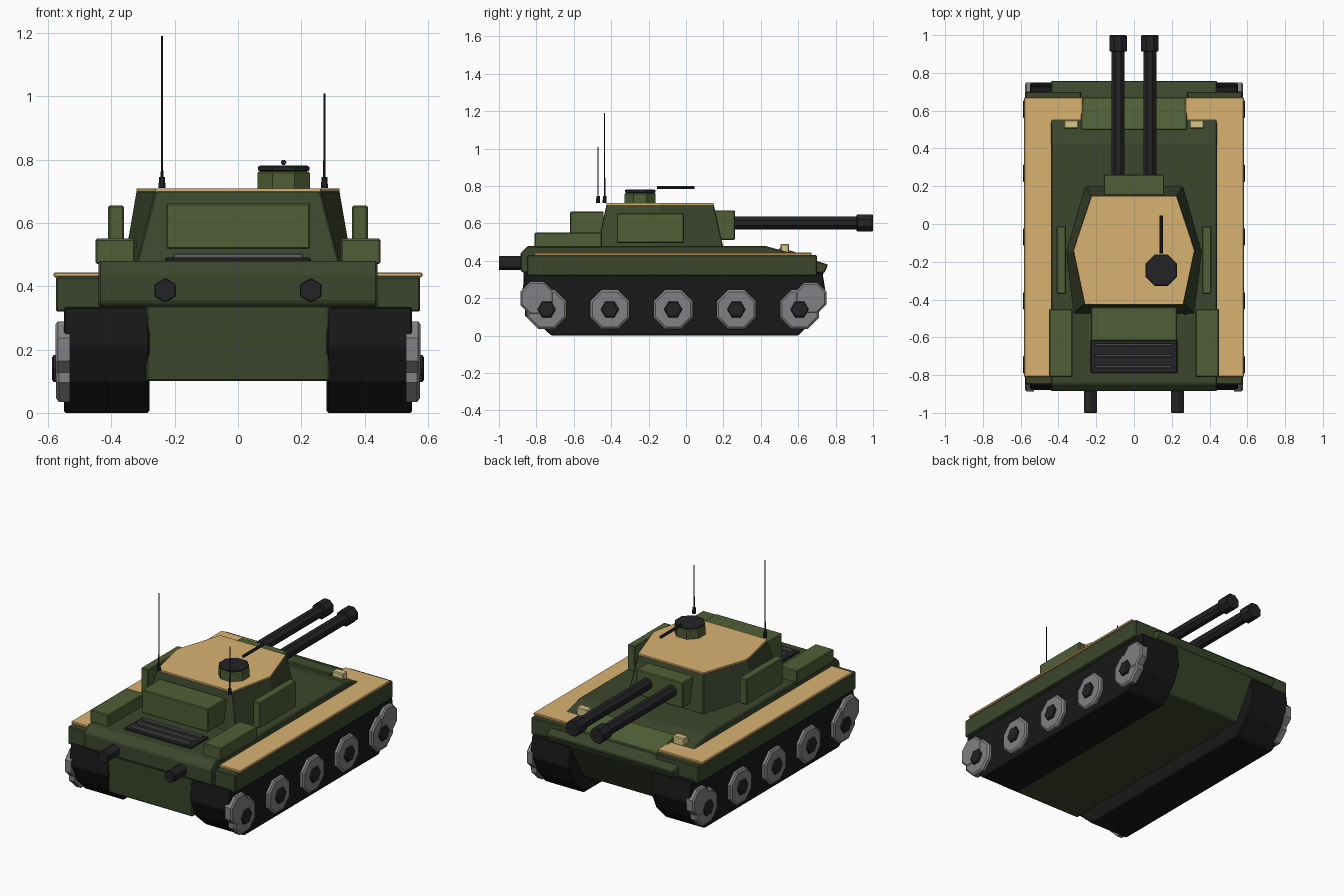
import bpy, bmesh
from math import sin, cos, pi

if "Cube" in bpy.data.objects:
    bpy.data.objects.remove(bpy.data.objects["Cube"])


def material(name, rgb):
    m = bpy.data.materials.new(name)
    m.diffuse_color = (*rgb, 1)
    m.use_nodes = True
    m.node_tree.nodes["Principled BSDF"].inputs["Base Color"].default_value = m.diffuse_color
    return m


GREEN = material("dark_green", (0.045, 0.062, 0.026))
LIGHT = material("light_green", (0.08, 0.114, 0.037))
TAN = material("tan", (0.69, 0.45, 0.165))
BLACK = material("black", (0.017, 0.017, 0.02))
TRACK = material("track_rubber", (0.009, 0.009, 0.009))
STEEL = material("steel", (0.22, 0.22, 0.23))
SLAT = material("slat_grey", (0.12, 0.12, 0.125))
LAMP = material("lamp", (0.7, 0.57, 0.26))


def loft(name, axis, sections, mat, bevel=0.0):
    """Solid through matching 2D sections [(position, points), ...] stacked along an axis."""
    place = {"x": lambda p, a, b: (p, a, b),
             "y": lambda p, a, b: (a, p, b),
             "z": lambda p, a, b: (a, b, p)}[axis]
    bm = bmesh.new()
    rings = [[bm.verts.new(place(p, a, b)) for a, b in pts] for p, pts in sections]
    n = len(rings[0])
    for lo, hi in zip(rings, rings[1:]):
        for i in range(n):
            j = (i + 1) % n
            bm.faces.new((lo[i], lo[j], hi[j], hi[i]))
    bm.faces.new(rings[0])
    bm.faces.new(rings[-1])
    bmesh.ops.recalc_face_normals(bm, faces=bm.faces)
    me = bpy.data.meshes.new(name)
    bm.to_mesh(me)
    bm.free()
    me.materials.append(mat)
    ob = bpy.data.objects.new(name, me)
    bpy.context.collection.objects.link(ob)
    if bevel:
        mod = ob.modifiers.new("Bevel", "BEVEL")
        mod.width = bevel
        mod.segments = 1
    return ob


def box(name, x, y, z, mat, bevel=0.005):
    pts = [(x[0], y[0]), (x[1], y[0]), (x[1], y[1]), (x[0], y[1])]
    return loft(name, "z", [(z[0], pts), (z[1], pts)], mat, bevel)


def polygon(a, b, r, sides, turn=0.0):
    return [(a + r * cos(turn + 2 * pi * i / sides), b + r * sin(turn + 2 * pi * i / sides))
            for i in range(sides)]


def rod(name, axis, centre, steps, mat, sides=8, turn=pi / 8, bevel=0.0):
    """Faceted rod; steps are (position, radius)."""
    return loft(name, axis, [(p, polygon(*centre, r, sides, turn)) for p, r in steps], mat, bevel)


# Hull
lower = [(-0.86, 0.10), (0.60, 0.10), (0.74, 0.34), (-0.87, 0.34)]
loft("lower_hull", "x", [(-0.29, lower), (0.29, lower)], GREEN, 0.006)
upper = [(-0.87, 0.335), (-0.885, 0.35), (-0.885, 0.44), (-0.845, 0.48), (0.42, 0.48),
         (0.55, 0.445), (0.76, 0.38), (0.74, 0.335)]
loft("upper_hull", "x", [(-0.44, upper), (0.44, upper)], GREEN, 0.006)
glacis = [(0.50, 0.44), (0.67, 0.39), (0.67, 0.42), (0.50, 0.472)]
loft("glacis_plate", "x", [(-0.28, glacis), (0.28, glacis)], LIGHT, 0.004)

# Both running gear sides
track = [(-0.72, 0.0), (0.60, 0.0), (0.70, 0.10), (0.75, 0.21), (0.73, 0.335),
         (-0.86, 0.335), (-0.88, 0.21), (-0.83, 0.10)]
for side, s in (("left", -1), ("right", 1)):
    def span(a, b):
        return sorted((s * a, s * b))

    loft(f"{side}_track", "x", [(s * 0.28, track), (s * 0.55, track)], TRACK, 0.006)
    box(f"{side}_fender", span(0.28, 0.575), (-0.85, 0.70), (0.32, 0.43), GREEN)
    box(f"{side}_fender_top", span(0.27, 0.582), (-0.81, 0.67), (0.428, 0.444), TAN, 0.004)

    # Road wheels with hubs, and raised end wheels
    for i in range(5):
        y = -0.745 + 0.338 * i
        rod(f"{side}_road_wheel_{i + 1}", "x", (y, 0.14),
            [(s * 0.53, 0.114), (s * 0.566, 0.114), (s * 0.574, 0.102)], STEEL)
        rod(f"{side}_wheel_hub_{i + 1}", "x", (y, 0.14),
            [(s * 0.55, 0.049), (s * 0.582, 0.049), (s * 0.587, 0.042)], BLACK, 6, 0)
    for label, y, r in (("front", -0.797, 0.096), ("back", 0.667, 0.09)):
        rod(f"{side}_{label}_end_wheel", "x", (y, 0.2),
            [(s * 0.53, r), (s * 0.569, r), (s * 0.577, r - 0.01)], STEEL)

    # Side fittings
    box(f"{side}_stowage_box", span(0.325, 0.45), (-0.81, -0.45), (0.47, 0.55), LIGHT)
    box(f"{side}_turret_side_plate", span(0.36, 0.41), (-0.37, -0.01), (0.495, 0.655), LIGHT)
    box(f"{side}_headlight", span(0.293, 0.37), (0.505, 0.55), (0.44, 0.49), LAMP)
    rod(f"{side}_exhaust", "y", (s * 0.23, 0.387), [(-1.0, 0.039), (-0.86, 0.039)],
        BLACK, 6, pi / 2, 0.003)

    # Gun barrel and muzzle
    x = s * 0.084
    rod(f"{side}_barrel", "y", (x, 0.602), [(0.2, 0.037), (0.95, 0.037)], BLACK)
    rod(f"{side}_muzzle", "y", (x, 0.602),
        [(0.912, 0.045), (0.917, 0.05), (0.995, 0.05), (1.0, 0.045)], BLACK)

# Turret
base = [(-0.26, 0.2), (0.26, 0.2), (0.36, -0.15), (0.32, -0.475), (-0.32, -0.475), (-0.36, -0.15)]
roof = [(-0.225, 0.148), (0.225, 0.148), (0.32, -0.14), (0.26, -0.425), (-0.26, -0.425), (-0.32, -0.14)]
loft("turret", "z", [(0.47, base), (0.702, roof)], GREEN, 0.004)
loft("turret_roof", "z", [(0.698, roof), (0.708, roof)], TAN)
box("mantlet", (-0.16, 0.16), (0.15, 0.262), (0.512, 0.67), LIGHT)
box("turret_rear_box", (-0.228, 0.228), (-0.62, -0.44), (0.518, 0.662), LIGHT)

# Engine grille
box("engine_grille", (-0.23, 0.23), (-0.79, -0.615), (0.47, 0.49), BLACK, 0.004)
for i in range(3):
    y = -0.64 - 0.058 * i
    box(f"grille_slat_{i + 1}", (-0.205, 0.205), (y - 0.007, y + 0.007), (0.485, 0.503), SLAT, 0.003)

# Commander's cupola and machine gun
rod("cupola", "z", (0.144, -0.245), [(0.70, 0.09), (0.757, 0.09), (0.763, 0.084)], LIGHT)
rod("cupola_hatch", "z", (0.144, -0.245),
    [(0.762, 0.078), (0.766, 0.088), (0.777, 0.088), (0.781, 0.08)], BLACK)
rod("machine_gun", "y", (0.144, 0.791), [(-0.155, 0.009), (0.045, 0.009)], BLACK, 6, 0)

# Aerials
for label, x, y, top in (("left", -0.24, -0.435, 1.19), ("right", 0.273, -0.47, 1.008)):
    rod(f"{label}_aerial_base", "z", (x, y), [(0.71, 0.012), (0.745, 0.01)], BLACK)
    rod(f"{label}_aerial", "z", (x, y), [(0.74, 0.004), (top, 0.003)], BLACK, 6, 0)
